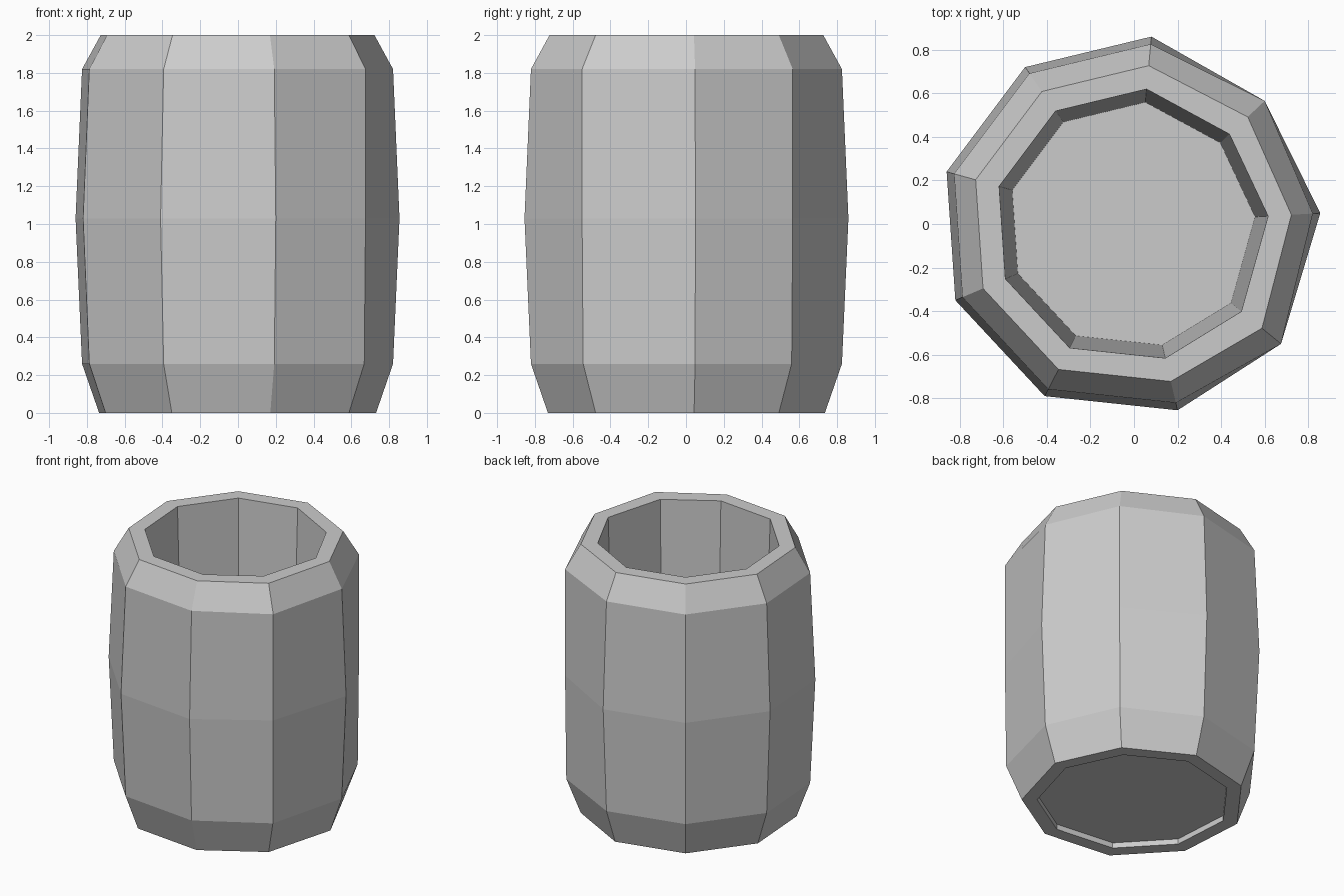
import bpy
import bmesh

cube = bpy.data.objects.get("Cube")
if cube:
    bpy.data.objects.remove(cube, do_unlink=True)

# Single stone grey material
grey = bpy.data.materials.new("plain grey")
grey.use_nodes = True
colour = (0.6, 0.6, 0.6, 1.0)
grey.diffuse_color = colour
grey.node_tree.nodes["Principled BSDF"].inputs["Base Color"].default_value = colour

# Uneven nine-sided outline at the widest height, counter-clockwise
outline = [(0.855, 0.05), (0.60, 0.565), (0.08, 0.86), (-0.50, 0.72), (-0.86, 0.24),
           (-0.82, -0.35), (-0.41, -0.79), (0.20, -0.855), (0.675, -0.55)]
straight_corners = {1, 8}    # corners that hardly taper

# Wall profile as (outline scale, scale at straight corners, height)
profile = [
    (0.74, 0.75, 0.04), (0.74, 0.75, 0.0),      # recess under the base
    (0.855, 0.87, 0.0), (0.96, 0.99, 0.26),     # outer wall
    (1.0, 1.0, 1.03), (0.96, 1.0, 1.82),
    (0.845, 0.87, 2.0), (0.72, 0.73, 2.0),      # rim
    (0.65, 0.66, 0.10),                         # inner wall down to the floor
]


def make_ring(bm, scale, straight_scale, z):
    ring = []
    for i, (x, y) in enumerate(outline):
        s = straight_scale if i in straight_corners else scale
        ring.append(bm.verts.new((x * s, y * s, z)))
    return ring


def build_barrel():
    bm = bmesh.new()
    rings = [make_ring(bm, *row) for row in profile]
    count = len(outline)
    for low, high in zip(rings, rings[1:]):
        for i in range(count):
            j = (i + 1) % count
            bm.faces.new((low[i], low[j], high[j], high[i]))
    bm.faces.new(rings[0][::-1])    # underside
    bm.faces.new(rings[-1])         # inside floor
    bmesh.ops.recalc_face_normals(bm, faces=bm.faces[:])
    mesh = bpy.data.meshes.new("barrel")
    bm.to_mesh(mesh)
    bm.free()
    mesh.materials.append(grey)
    barrel = bpy.data.objects.new("barrel", mesh)
    bpy.context.collection.objects.link(barrel)


build_barrel()
